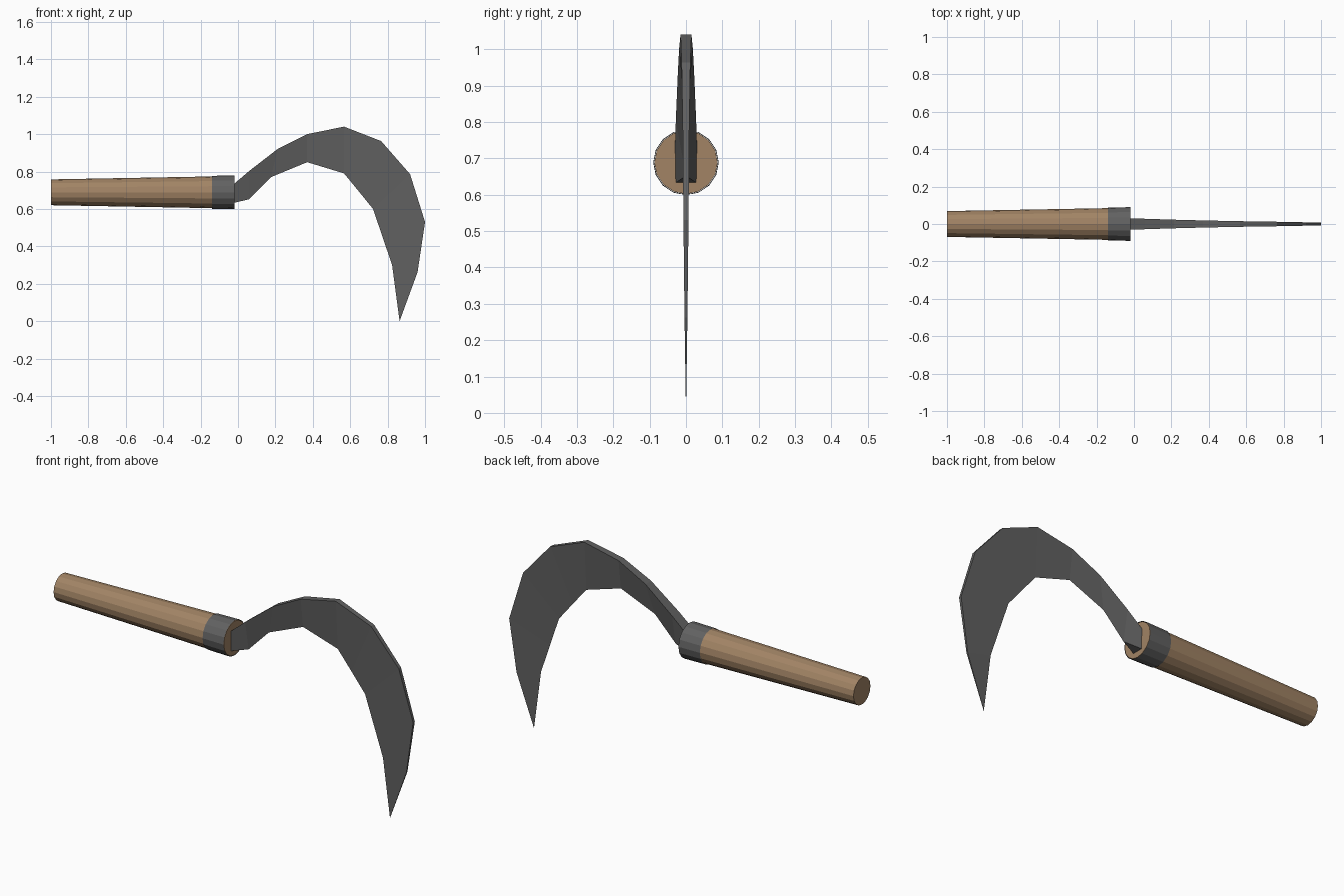
import bpy, bmesh, math

if "Cube" in bpy.data.objects:
    bpy.data.objects.remove(bpy.data.objects["Cube"])

AXIS_Z = 0.689
SIDES = 16


def material(name, rgb):
    m = bpy.data.materials.new(name)
    m.diffuse_color = (*rgb, 1)
    m.use_nodes = True
    m.node_tree.nodes["Principled BSDF"].inputs["Base Color"].default_value = m.diffuse_color
    return m


def make_object(name, bm, mat):
    bmesh.ops.recalc_face_normals(bm, faces=bm.faces)
    me = bpy.data.meshes.new(name)
    bm.to_mesh(me)
    bm.free()
    me.materials.append(mat)
    ob = bpy.data.objects.new(name, me)
    bpy.context.collection.objects.link(ob)
    return ob


def tapered_rod(name, x0, r0, x1, r1, capped, mat):
    bm = bmesh.new()
    rings = []
    for x, r in ((x0, r0), (x1, r1)):
        angles = [2 * math.pi * i / SIDES for i in range(SIDES)]
        rings.append([bm.verts.new((x, r * math.cos(a), AXIS_Z + r * math.sin(a))) for a in angles])
    for i in range(SIDES):
        j = (i + 1) % SIDES
        bm.faces.new((rings[0][i], rings[0][j], rings[1][j], rings[1][i]))
    if capped:
        for ring in rings:
            bm.faces.new(ring)
    return make_object(name, bm, mat)


wood = material("wood", (0.36, 0.23, 0.13))
steel = material("dark_steel", (0.12, 0.12, 0.12))

# Handle and the thin metal sleeve at its front end
tapered_rod("handle", -1.0, 0.069, -0.02, 0.087, True, wood)
tapered_rod("ferrule", -0.14, 0.088, -0.02, 0.09, False, steel)

# Blade stations: spine x, z, spine half thickness, cutting edge x, z
stations = [
    (-0.02, 0.735, 0.030, -0.02, 0.633),
    (0.06, 0.803, 0.028, 0.06, 0.652),
    (0.214, 0.922, 0.023, 0.176, 0.77),
    (0.37, 1.0, 0.019, 0.37, 0.85),
    (0.567, 1.04, 0.015, 0.567, 0.79),
    (0.765, 0.963, 0.012, 0.645, 0.695),
    (0.92, 0.786, 0.009, 0.722, 0.60),
    (1.0, 0.53, 0.007, 0.773, 0.45),
    (0.96, 0.262, 0.004, 0.824, 0.30),
]

# Wedge-section blade: thick spine, sharp inner edge, single tip
bm = bmesh.new()
spine_l, spine_r, edge = [], [], []
for sx, sz, t, ex, ez in stations:
    spine_l.append(bm.verts.new((sx, -t, sz)))
    spine_r.append(bm.verts.new((sx, t, sz)))
    edge.append(bm.verts.new((ex, 0, ez)))
tip = bm.verts.new((0.864, 0, 0))

# Square root where the blade meets the handle
edge[0].co.y = -0.028
root_r = bm.verts.new((-0.02, 0.028, 0.633))
edge_r = [root_r] + edge[1:]
bm.faces.new((spine_l[0], spine_r[0], root_r, edge[0]))
bm.faces.new((edge[0], root_r, edge[1]))

for i in range(len(stations) - 1):
    bm.faces.new((spine_l[i], spine_l[i + 1], edge[i + 1], edge[i]))
    bm.faces.new((spine_r[i], spine_r[i + 1], edge_r[i + 1], edge_r[i]))
    bm.faces.new((spine_l[i], spine_l[i + 1], spine_r[i + 1], spine_r[i]))
for a, b in ((spine_l, edge), (spine_r, edge), (spine_l, spine_r)):
    bm.faces.new((a[-1], b[-1], tip))
make_object("blade", bm, steel)
